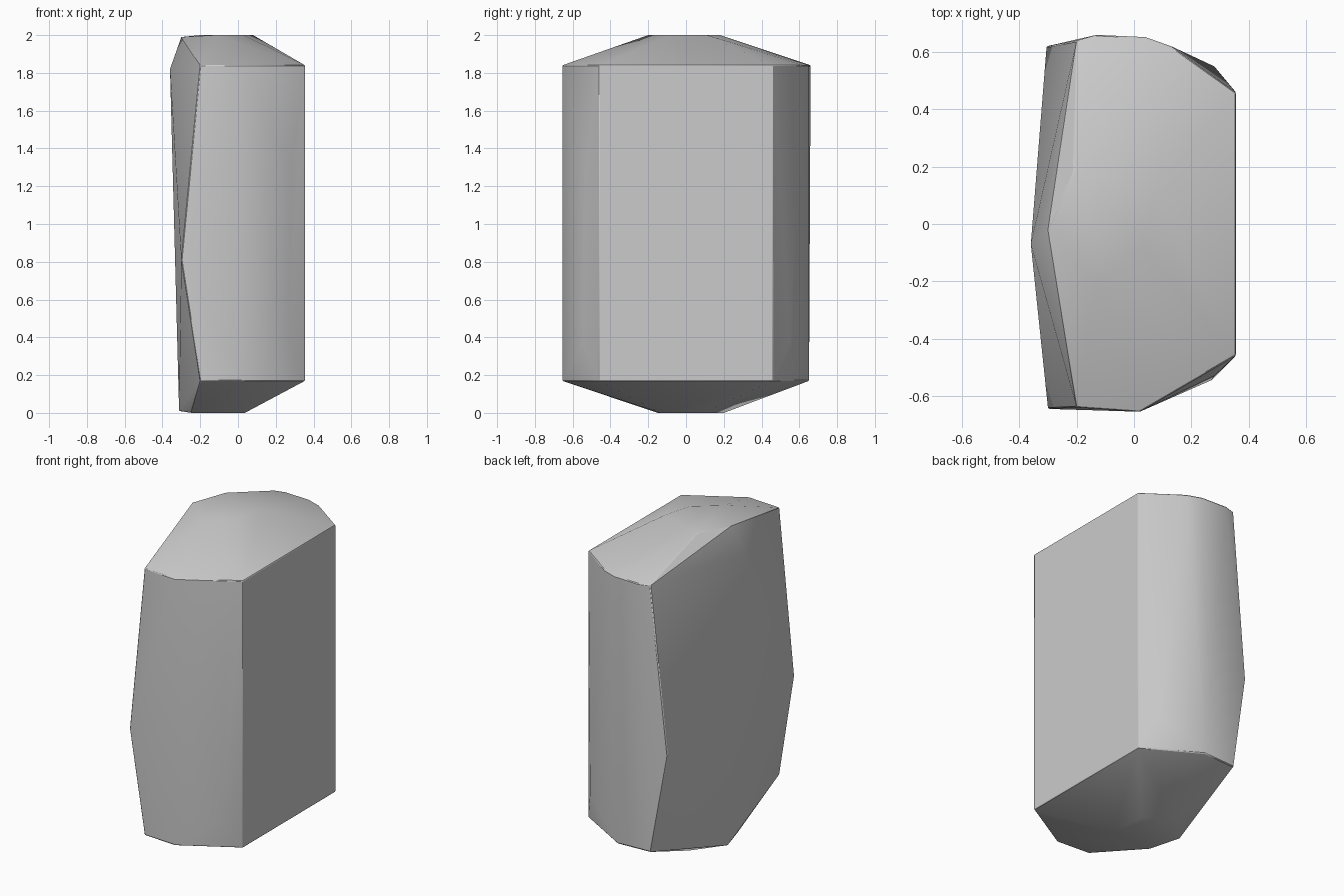
import bpy
import bmesh
import math

# Remove the default cube only
default_cube = bpy.data.objects.get("Cube")
if default_cube:
    bpy.data.objects.remove(default_cube, do_unlink=True)


def make_material(name, colour):
    material = bpy.data.materials.new(name)
    material.use_nodes = True
    material.diffuse_color = colour
    material.node_tree.nodes["Principled BSDF"].inputs["Base Color"].default_value = colour
    return material


def level(height, outline):
    """Lift a flat outline to one height."""
    return [(x, y, height) for x, y in outline]


def make_stone(name, points, material):
    """Wrap a closed faceted block around a few corner points."""
    bm = bmesh.new()
    for point in points:
        bm.verts.new(point)
    hull = bmesh.ops.convex_hull(bm, input=bm.verts[:])
    loose = [v for v in bm.verts if not v.link_faces]
    bmesh.ops.delete(bm, geom=loose, context="VERTS")
    bmesh.ops.dissolve_limit(bm, angle_limit=math.radians(0.5),
                             verts=bm.verts[:], edges=bm.edges[:])
    bmesh.ops.recalc_face_normals(bm, faces=bm.faces[:])
    mesh = bpy.data.meshes.new(name)
    bm.to_mesh(mesh)
    bm.free()
    mesh.materials.append(material)
    stone = bpy.data.objects.new(name, mesh)
    bpy.context.scene.collection.objects.link(stone)
    return stone


# Shoulder heights, where the block starts to taper at each end
LOW, HIGH = 0.17, 1.84

# Corners shared by both shoulders, mirrored front to back
shared = [(x, side * y) for side in (-1, 1) for x, y in ((0.355, 0.46), (-0.2, 0.64))]
front_mid = [(0.02, -0.655)]

lower_rim = level(LOW, shared + front_mid + [(0.02, 0.652)])
upper_rim = level(HIGH, shared + front_mid + [(0.13, 0.62), (-0.13, 0.66), (0.04, 0.652)])

# Small uneven facets at the two ends
crown = level(2, [(-0.21, 0.18), (0.08, 0.11), (0.03, -0.08), (-0.12, -0.2)])
crown.append((-0.3, -0.02, 1.99))
underside = level(0, [(-0.25, -0.15), (0.036, -0.134), (0.02, 0.09), (-0.16, 0.2)])
underside.append((-0.312, 0.03, 0.01))

# Bulging corners and the ridge of the rough side
bulges = [(0.28, -0.53, 1.31), (0.27, -0.545, 0.37), (0.28, 0.55, 0.37),
          (-0.3, -0.645, 0.81), (-0.305, 0.62, 0.8), (-0.36, -0.07, 1.82)]

grey = make_material("stone grey", (0.6, 0.6, 0.6, 1))
block = make_stone("stone_block", lower_rim + upper_rim + crown + underside + bulges, grey)

# Slightly worn edges
worn = block.modifiers.new("worn_edges", "BEVEL")
worn.width = 0.004
worn.segments = 1
worn.limit_method = "ANGLE"
worn.angle_limit = math.radians(30)

# Smooth across gentle facets, crisp on the hard edges
bpy.context.view_layer.objects.active = block
block.select_set(True)
bpy.ops.object.shade_smooth_by_angle(angle=math.radians(30))
